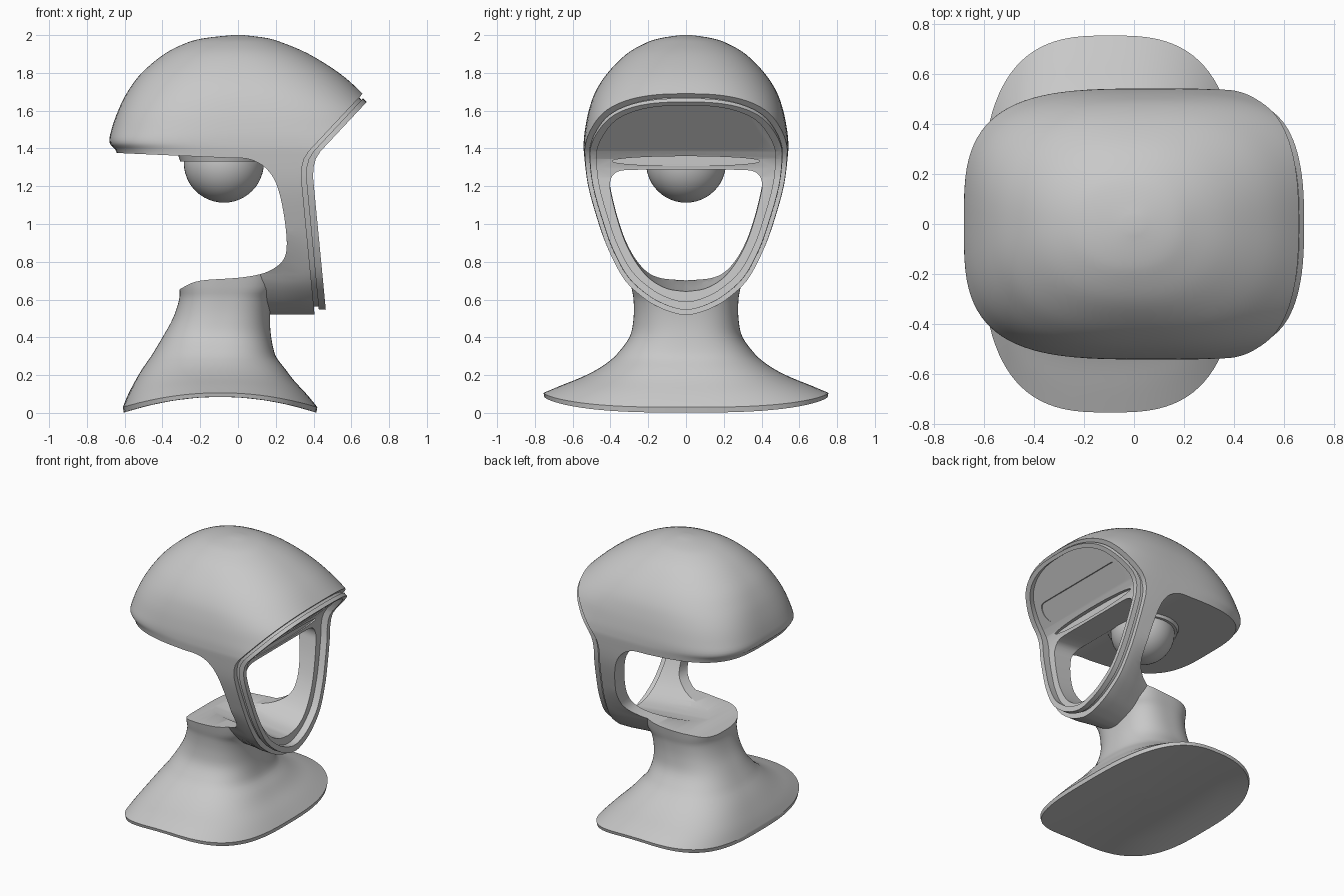
import bpy, bmesh, math

if "Cube" in bpy.data.objects:
    bpy.data.objects.remove(bpy.data.objects["Cube"])

grey = bpy.data.materials.new("plain_grey")
grey.use_nodes = True
grey.diffuse_color = (0.58, 0.58, 0.58, 1)
grey.node_tree.nodes["Principled BSDF"].inputs["Base Color"].default_value = grey.diffuse_color
cutters = []


def finish(name, bm):
    bmesh.ops.recalc_face_normals(bm, faces=bm.faces)
    mesh = bpy.data.meshes.new(name)
    bm.to_mesh(mesh)
    bm.free()
    obj = bpy.data.objects.new(name, mesh)
    bpy.context.collection.objects.link(obj)
    mesh.materials.append(grey)
    return obj


def clamp(v):
    return max(0, min(1, v))


def smooth(pts, k=4):
    # Catmull-Rom curve through points of any dimension
    out = []
    p = [pts[0]] + list(pts) + [pts[-1]]
    for a, b, c, d in zip(p, p[1:], p[2:], p[3:]):
        for i in range(k):
            t = i / k
            out.append(tuple(
                q + (r - o) * t / 2 + (o - 2.5 * q + 2 * r - s / 2) * t * t
                + (1.5 * (q - r) + (s - o) / 2) * t ** 3
                for o, q, r, s in zip(a, b, c, d)))
    return out + [pts[-1]]


def loft(name, rows, place, seg=96):
    # rows: height, back x, front x, half width, squareness
    bm = bmesh.new()
    rings = []
    for z, xb, xf, w, n in rows:
        ring = []
        for i in range(seg):
            t = 2 * math.pi * (i + 0.5) / seg
            c, s = math.cos(t), math.sin(t)
            x = (xb + xf) / 2 + (xf - xb) / 2 * math.copysign(abs(c) ** (2 / n), c)
            y = w * math.copysign(abs(s) ** (2 / n), s)
            ring.append(bm.verts.new(place(x, y, z)))
        rings.append(ring)
    for a, b in zip(rings, rings[1:]):
        for i in range(seg):
            j = (i + 1) % seg
            bm.faces.new((a[i], a[j], b[j], b[i]))
    bm.faces.new(rings[0])
    bm.faces.new(rings[-1])
    return finish(name, bm)


def prism(name, pts, axis, lo, hi):
    bm = bmesh.new()
    sides = [[bm.verts.new((w, u, v) if axis == "x" else (u, w, v)) for u, v in pts]
             for w in (lo, hi)]
    bm.faces.new(sides[0])
    bm.faces.new(sides[1])
    for i in range(len(pts)):
        j = i - 1
        bm.faces.new((sides[0][j], sides[0][i], sides[1][i], sides[1][j]))
    obj = finish(name, bm)
    obj.hide_render = True
    cutters.append(obj)
    return obj


def boolean(target, tool, op="DIFFERENCE"):
    mod = target.modifiers.new("cut", "BOOLEAN")
    mod.operation, mod.object, mod.solver = op, tool, "EXACT"
    bpy.context.view_layer.objects.active = target
    bpy.ops.object.modifier_apply(modifier=mod.name)


# Curves: head volume, face line, side cavity
HEAD = [
    (2.0, -.03, .03, .03, 2.1), (1.985, -.17, .15, .13, 2.1),
    (1.96, -.27, .235, .21, 2.2), (1.9, -.39, .375, .315, 2.3),
    (1.8, -.51, .535, .415, 2.5), (1.7, -.585, .65, .48, 2.7),
    (1.6, -.635, .74, .515, 3), (1.5, -.67, .79, .535, 3.2),
    (1.43, -.68, .83, .542, 3.4), (1.37, -.64, .86, .54, 3.4),
    (1.2, -.64, .9, .518, 3.4), (1.0, -.64, .9, .462, 3.4),
    (.85, -.64, .9, .408, 3.4), (.7, -.64, .9, .325, 3.4),
    (.6, -.64, .9, .215, 3.4), (.55, -.64, .9, .125, 3.4),
    (.525, -.64, .9, .05, 3.4), (.52, -.64, .9, .015, 3.4)]
FACE = [(.415, .42), (.335, 1.25), (.338, 1.3), (.35, 1.345),
        (.375, 1.385), (.665, 1.695), (1.1, 2.16)]
CAVITY = smooth([
    (-.33, .635), (-.29, .665), (-.2, .7), (0, .715), (.12, .735), (.19, .765),
    (.24, .81), (.258, .88), (.25, 1.0), (.225, 1.14), (.19, 1.24),
    (.13, 1.31), (.05, 1.345), (-.05, 1.35)])
DOME_EDGE = [(-.64, 1.376), (-1, 1.38)]


def face_line(d):
    return [(x + d, z) for x, z in FACE]


def strip(a, b):
    return face_line(a) + face_line(b)[::-1]


def head_part(name, scale, profile):
    # head volume shrunk about the face centre, its jaw narrowed towards
    # the neck, trimmed to a side profile
    def place(x, y, z):
        taper = 1 - .27 * clamp((.34 - x) / .24) * clamp((.95 - z) / .2)
        return x, y * scale * taper, 1.15 + (z - 1.15) * scale
    obj = loft(name, smooth(HEAD), place)
    boolean(obj, prism("profile", profile, "y", -1, 1), "INTERSECT")
    return obj


# Head shell, seam and face rim
behind = [p for p in CAVITY if p[1] > .734]
shell = head_part("head_shell", 1, face_line(0) + [(1.1, 2.3), (-1, 2.3)]
                  + (behind + DOME_EDGE)[::-1] + [(.04, .7), (.04, .42)])
seam = head_part("face_seam", .93, strip(-.05, .03))
rim = head_part("face_rim", .957, strip(.025, .062))
recess = head_part("face_recess", .89, strip(.01, .3))
cutters.append(recess)
recess.hide_render = True
for part in (seam, rim):
    boolean(part, recess)

# Neck and shoulders, with the base arched from front to back
NECK = [
    (.03, -.61, .42, .755, 2.9), (.085, -.585, .365, .66, 2.8),
    (.15, -.55, .3, .545, 2.7), (.22, -.51, .25, .45, 2.6),
    (.3, -.46, .2, .375, 2.5), (.4, -.4, .176, .3, 2.5),
    (.5, -.345, .17, .278, 2.6), (.6, -.312, .18, .278, 2.8),
    (.67, -.31, .21, .29, 3), (.8, -.31, .23, .31, 3)]
base = [(0, -.095 - .51 * s, -.095 + .51 * s, .75 * s, 2.9)
        for s in (.02, .25, .5, .75, 1)]
neck = loft("neck_and_shoulders", base + smooth(NECK), lambda x, y, z: (
    x, y, z + .085 * clamp(1 - ((x + .095) / .515) ** 2) * clamp(1 - z / .3)))
boolean(neck, prism("cavity", [(-1, .6)] + CAVITY + DOME_EDGE, "y", -1, 1))

# Face opening, its floor rising back over the neck as a shallow bowl
half = smooth([(0, .645), (.1, .66), (.19, .71), (.26, .79), (.32, .9), (.365, 1.03),
               (.395, 1.15), (.403, 1.21), (.385, 1.257), (.34, 1.28), (.25, 1.284)])
opening = prism("opening", half + [(-y, z) for y, z in half[:0:-1]], "x", -.3, .6)
for v in opening.data.vertices:
    v.co.z += .1 * (.38 - v.co.x)
for part in (shell, seam, rim, neck):
    boolean(part, opening)

# Visor panel and slit below it
pill = []
for side, start in ((1, -90), (-1, 90)):
    for i in range(13):
        a = math.radians(start + 15 * i)
        pill.append((side * .345 + .055 * math.cos(a), 1.447 + .055 * math.sin(a)))
visor = prism("visor", pill, "x", 0, 1.2)
boolean(visor, prism("visor_depth", strip(.003, .3), "y", -1, 1), "INTERSECT")
lens = [(.39 * math.cos(i * math.pi / 32), 1.333 + .026 * math.sin(i * math.pi / 32))
        for i in range(64)]
slit = prism("slit", lens, "x", .342, .7)
for part in (shell, seam):
    boolean(part, visor)
    boolean(part, slit)

# Ball and its collar under the dome
bm = bmesh.new()
bmesh.ops.create_uvsphere(bm, u_segments=48, v_segments=24, radius=.212)
ball = finish("ball", bm)
ball.location = (-.075, 0, 1.325)
bm = bmesh.new()
bmesh.ops.create_cone(bm, cap_ends=True, segments=64, radius1=.23, radius2=.25, depth=.06)
collar = finish("ball_collar", bm)
collar.location = (-.075, 0, 1.36)

# Clear helpers and shade
for obj in cutters:
    bpy.data.objects.remove(obj)
bpy.ops.object.select_all(action="DESELECT")
for obj in (shell, seam, rim, neck, ball, collar):
    obj.select_set(True)
bpy.context.view_layer.objects.active = shell
bpy.ops.object.shade_smooth_by_angle(angle=math.radians(32))
